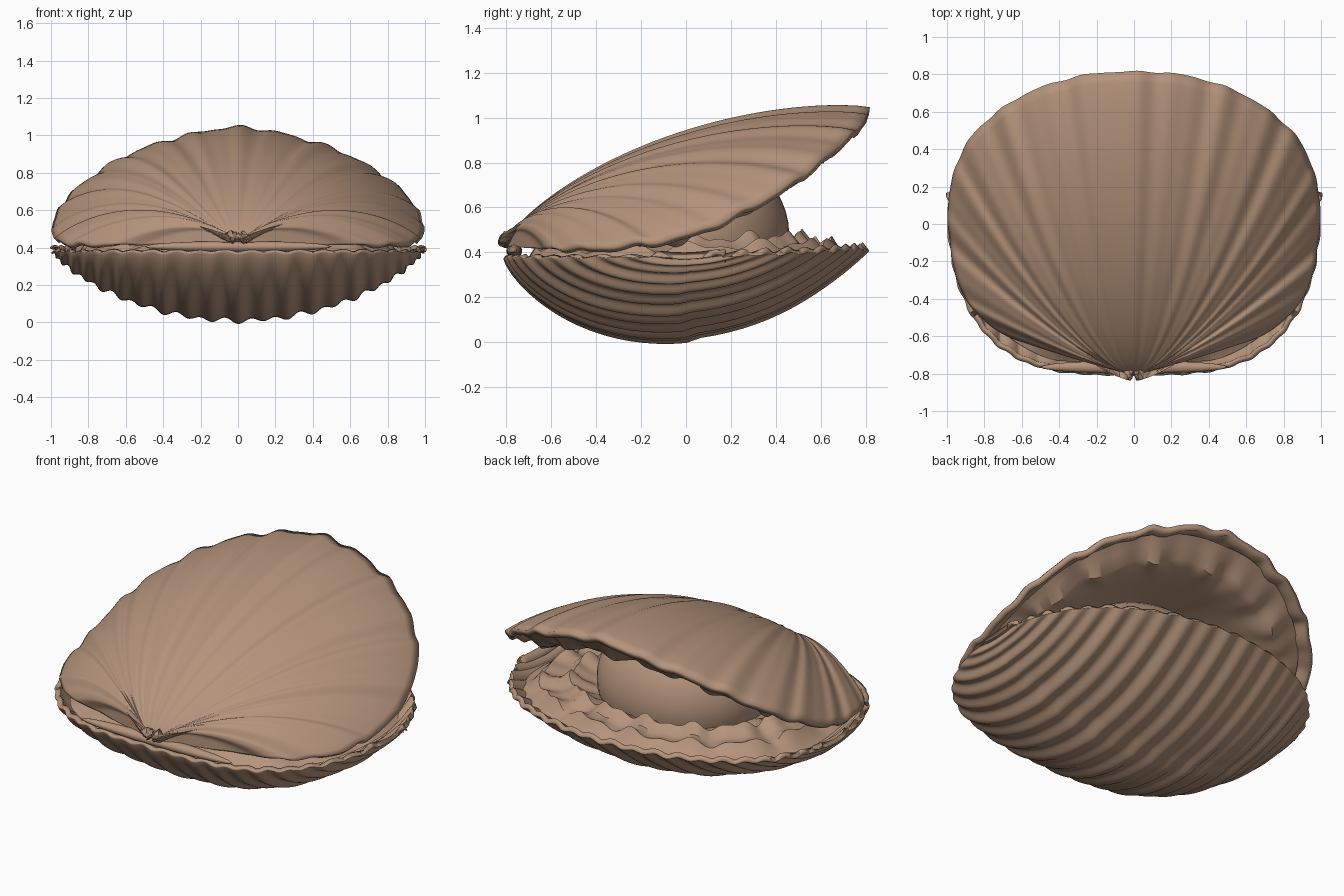
import bpy, math
from mathutils import Vector

if "Cube" in bpy.data.objects:
    bpy.data.objects.remove(bpy.data.objects["Cube"])

shell_mat = bpy.data.materials.new("shell_tan")
shell_mat.diffuse_color = (0.46, 0.295, 0.2, 1)
shell_mat.use_nodes = True
shell_mat.node_tree.nodes["Principled BSDF"].inputs["Base Color"].default_value = shell_mat.diffuse_color


def outline(half, n):
    """Smooth rim curve through half outline points, mirrored in x, evenly spaced."""
    pts = [Vector(p) for p in half]
    pts += [Vector((-p.x, p.y, p.z)) for p in reversed(pts[:-1])]
    ext = [2 * pts[0] - pts[1]] + pts + [2 * pts[-1] - pts[-2]]
    dense = []
    for i in range(1, len(ext) - 2):
        a, b, c, d = ext[i - 1:i + 3]
        for k in range(20):
            u = k / 20
            dense.append(0.5 * (2 * b + (c - a) * u + (2 * a - 5 * b + 4 * c - d) * u * u
                                + (3 * b - a - 3 * c + d) * u ** 3))
    dense.append(pts[-1])
    dist = [0]
    for p, q in zip(dense, dense[1:]):
        dist.append(dist[-1] + (q - p).length)
    out, j = [], 0
    for i in range(n + 1):
        target = dist[-1] * i / n
        while j < len(dist) - 2 and dist[j + 1] < target:
            j += 1
        f = (target - dist[j]) / (dist[j + 1] - dist[j])
        out.append(dense[j].lerp(dense[j + 1], f))
    return out


def finish(ob):
    ob.data.materials.append(shell_mat)
    bpy.ops.object.select_all(action='DESELECT')
    ob.select_set(True)
    bpy.context.view_layer.objects.active = ob
    bpy.ops.object.shade_smooth_by_angle(angle=math.radians(40))


def sheet(name, rows, flip=False, thick=0.03):
    n = len(rows[0])
    faces = []
    for r in range(len(rows) - 1):
        for c in range(n - 1):
            f = [r * n + c, (r + 1) * n + c, (r + 1) * n + c + 1, r * n + c + 1]
            faces.append(f[::-1] if flip else f)
    me = bpy.data.meshes.new(name)
    me.from_pydata([tuple(v) for row in rows for v in row], [], faces)
    ob = bpy.data.objects.new(name, me)
    bpy.context.collection.objects.link(ob)
    finish(ob)
    if thick:
        m = ob.modifiers.new("thickness", 'SOLIDIFY')
        m.thickness = thick
        m.offset = -1
    return ob


N = 360
upper_rim = outline([(.04, -.8, .43), (.3, -.715, .42), (.5, -.645, .415), (.66, -.61, .415),
                     (.82, -.5, .418), (.94, -.32, .43), (.995, 0, .48), (.97, .25, .585),
                     (.86, .48, .72), (.61, .68, .88), (.3, .79, .985), (0, .815, 1.035)], N)
lower_rim = outline([(.02, -.815, .39), (.3, -.81, .385), (.5, -.79, .38), (.7, -.69, .375),
                     (.83, -.56, .375), (.94, -.32, .375), (.985, 0, .375), (.96, .27, .38),
                     (.84, .49, .385), (.6, .68, .395), (.3, .785, .405), (0, .81, .41)], N)

# Upper shell: bulging, curved ribs fanning from the hinge to the rim
hinge, rows = Vector((0, -.805, .435)), []
for i in range(41):
    s = 0.004 + 0.996 * (i / 40) ** 1.5
    row = []
    for c, r in enumerate(upper_rim):
        d = r - hinge
        a = abs(math.atan2(d.x, d.y))
        size = min(1, d.length)
        side = max(0, math.cos(a * 0.9)) ** 0.6 * size
        t = c / N - 0.5
        wave = math.cos(2 * math.pi * 23 * t) + 0.5 * math.cos(2 * math.pi * 37 * t + 1)
        x_pow = 1 - 0.45 * max(0, math.cos(a))
        v = hinge + Vector((d.x * s ** x_pow, d.y * s, d.z * s)) * (1 + 0.002 * wave)
        v.z += .60 * s ** .65 * (1 - s) ** .9 * side + .007 * wave * s ** .6 * size ** 2
        row.append(v)
    rows.append(row)
sheet("upper_shell", rows, False, 0.035)

# Lower shell: bowl with ribs running front to back
rows = []
for i in range(41):
    s = 0.5 - 0.5 * math.cos(math.pi * i / 40)
    row = []
    for c in range(N + 1):
        th = (c / N * 2 - 1) * math.radians(86.5)
        x = math.sin(th)
        yf = -.815 * (1 - abs(x) ** 3.4) ** .5
        yb = .818 * (1 - x * x) ** .42
        y = yf + (yb - yf) * s
        wave = math.cos(46 * th) + 0.4 * math.sin(29 * th + 1)
        body = (1 - x * x) ** .8
        # flatter towards the hinge and the back lip
        z = .378 + .035 * max(0, y / .8) ** 1.5 - 1.19 * s ** .75 * (1 - s) ** .95 * body
        z += .015 * math.sin(math.pi * s) ** 2 * math.cos(2 * math.pi * s) * -body * (s > .5)
        amp = .005 + .007 * (4 * s * (1 - s)) ** .5
        k = .993 + .004 * wave
        row.append(Vector((x * k, y * k, z - amp * wave * body ** .3)))
    rows.append(row)
sheet("lower_shell", rows, False, 0.03)


def ruffle(c, ph):
    t = c / N * 2 * math.pi
    return 0.6 * math.sin(15 * t + ph) + 0.4 * math.sin(26 * t + 2 * ph)


def lower_base(x, y):
    return .38 + .03 * max(0, y)


def upper_base(x, y):
    return .43 + .49 * max(0, y + .3) ** 1.93


def mantle(name, rim, base, profile, front_fade):
    """Ruffled flesh: (scale of the rim, height over base, ruffle amount) steps."""
    rows = []
    for q, h, w in profile:
        row = []
        for c, r in enumerate(rim):
            f = q + 0.4 * w * ruffle(c, 1)
            x, y = r.x * f, r.y * f
            fade = min(1, max(0, (y + .6) / .4)) if front_fade else 1
            row.append(Vector((x, y, base(x, y) + (h + w * ruffle(c, q * 3)) * fade)))
        rows.append(row)
    return sheet(name, rows, True, 0)


# Ruffled flesh lining the lower shell, then the upper shell
mantle("lower_mantle", lower_rim, lower_base,
       [(.91, -.03, 0), (.86, -.005, .01), (.81, .045, .03), (.76, .03, .015), (.70, .035, .015),
        (.64, .08, .03), (.58, .04, .015), (.45, .0, 0), (.02, -.02, 0)], False)
mantle("upper_mantle", upper_rim, upper_base,
       [(.92, .02, 0), (.87, .01, .01), (.81, -.015, .03), (.76, .0, .015), (.66, .06, 0),
        (.56, .11, 0), (.3, .26, 0), (.02, .33, 0)], True)

# Round body held between the shells
bpy.ops.mesh.primitive_uv_sphere_add(segments=48, ring_count=24, radius=0.46, location=(0, 0, .48))
body = bpy.context.object
body.name = "round_body"
body.scale = (1.08, 1, .87)
finish(body)

# Hinge
bpy.ops.mesh.primitive_uv_sphere_add(segments=24, ring_count=12, radius=1, location=(0, -.765, .405))
nub = bpy.context.object
nub.name = "hinge"
nub.scale = (.5, .035, .03)
finish(nub)
